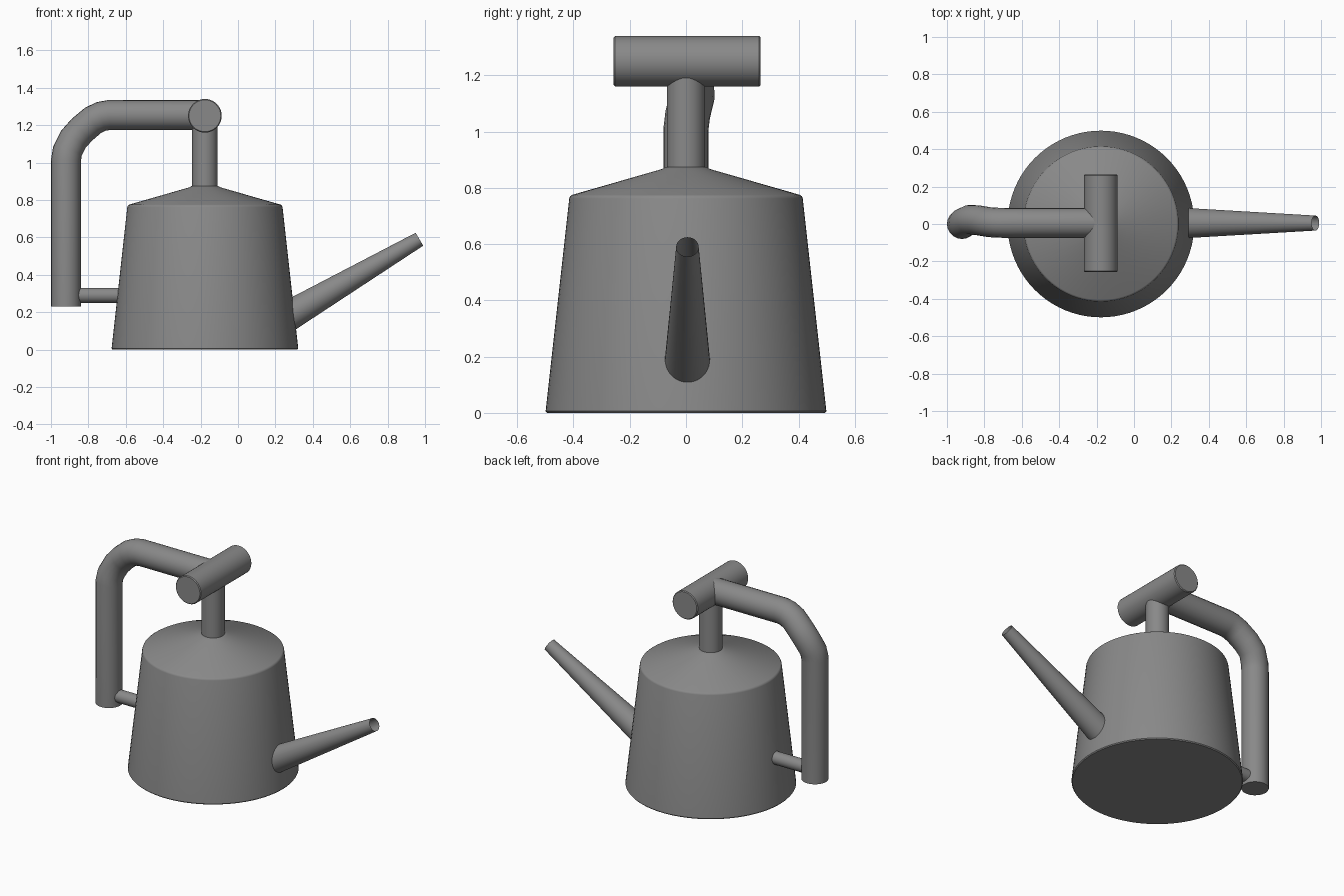
import bpy, bmesh, math
from mathutils import Vector, Matrix

if "Cube" in bpy.data.objects:
    bpy.data.objects.remove(bpy.data.objects["Cube"], do_unlink=True)

GREY = (0.25, 0.25, 0.25, 1)
metal = bpy.data.materials.new("grey metal")
metal.use_nodes = True
metal.diffuse_color = GREY
metal.node_tree.nodes["Principled BSDF"].inputs["Base Color"].default_value = GREY

AXIS_X = -0.177


def finish(obj):
    obj.data.materials.clear()
    obj.data.materials.append(metal)
    bpy.ops.object.select_all(action="DESELECT")
    obj.select_set(True)
    bpy.context.view_layer.objects.active = obj
    bpy.ops.object.shade_smooth_by_angle(angle=math.radians(35))


def lathe(name, profile, start, direction, steps=64):
    """Spin (radius, height) points about an axis that begins at start."""
    bm = bmesh.new()
    verts = [bm.verts.new((r, 0, h)) for r, h in profile]
    edges = [bm.edges.new(pair) for pair in zip(verts, verts[1:])]
    bmesh.ops.spin(bm, geom=verts + edges, cent=(0, 0, 0), axis=(0, 0, 1),
                   angle=math.tau, steps=steps, use_merge=True)
    bmesh.ops.remove_doubles(bm, verts=bm.verts, dist=0.0002)
    bmesh.ops.recalc_face_normals(bm, faces=bm.faces)
    turn = Vector((0, 0, 1)).rotation_difference(Vector(direction))
    bm.transform(Matrix.Translation(start) @ turn.to_matrix().to_4x4())
    mesh = bpy.data.meshes.new(name)
    bm.to_mesh(mesh)
    bm.free()
    obj = bpy.data.objects.new(name, mesh)
    bpy.context.collection.objects.link(obj)
    finish(obj)


def rod(name, radius, start, end, edge=0.005):
    """Capped cylinder with slightly softened ends."""
    axis = Vector(end) - Vector(start)
    n = axis.length
    lathe(name, [(0, 0), (radius - edge, 0), (radius, edge),
                 (radius, n - edge), (radius - edge, n), (0, n)], start, axis, 40)


def pipe(name, radius, points):
    """Round tube that follows a path."""
    curve = bpy.data.curves.new(name, "CURVE")
    curve.dimensions = "3D"
    curve.bevel_depth = radius
    curve.bevel_resolution = 8
    curve.use_fill_caps = True
    spline = curve.splines.new("POLY")
    spline.points.add(len(points) - 1)
    for p, co in zip(spline.points, points):
        p.co = (*co, 1)
    obj = bpy.data.objects.new(name, curve)
    bpy.context.collection.objects.link(obj)
    bpy.ops.object.select_all(action="DESELECT")
    obj.select_set(True)
    bpy.context.view_layer.objects.active = obj
    bpy.ops.object.convert(target="MESH")
    finish(bpy.context.view_layer.objects.active)


# Tapered body with a shallow conical lid
lathe("body", [(0, 0), (0.494, 0), (0.499, 0.006), (0.415, 0.762), (0.412, 0.77),
               (0.405, 0.775), (0.085, 0.867), (0.07, 0.875), (0, 0.875)],
      (AXIS_X, 0, 0), (0, 0, 1), 80)

# Neck and crossbar
rod("neck", 0.068, (AXIS_X, 0, 0.86), (AXIS_X, 0, 1.25))
rod("crossbar", 0.09, (AXIS_X, -0.257, 1.25), (AXIS_X, 0.265, 1.25))

# Bent handle with a slight sideways kink in the elbow
pipe("handle", 0.08, [(-0.92, 0, 0.23), (-0.92, 0, 1.01), (-0.912, 0.006, 1.06),
                      (-0.88, 0.022, 1.125), (-0.835, 0.02, 1.175),
                      (-0.775, 0.01, 1.226), (-0.73, 0.007, 1.247),
                      (-0.69, 0.006, 1.254), (-0.2, 0.006, 1.254)])

# Strut between handle and body
rod("handle_strut", 0.04, (-0.9, 0, 0.29), (-0.6, 0, 0.29))

# Open tapered spout
base, tip = Vector((0.22, 0.005, 0.15)), Vector((0.97, 0.005, 0.59))
lathe("spout", [(0.084, 0), (0.04, (tip - base).length)], base, tip - base, 40)
